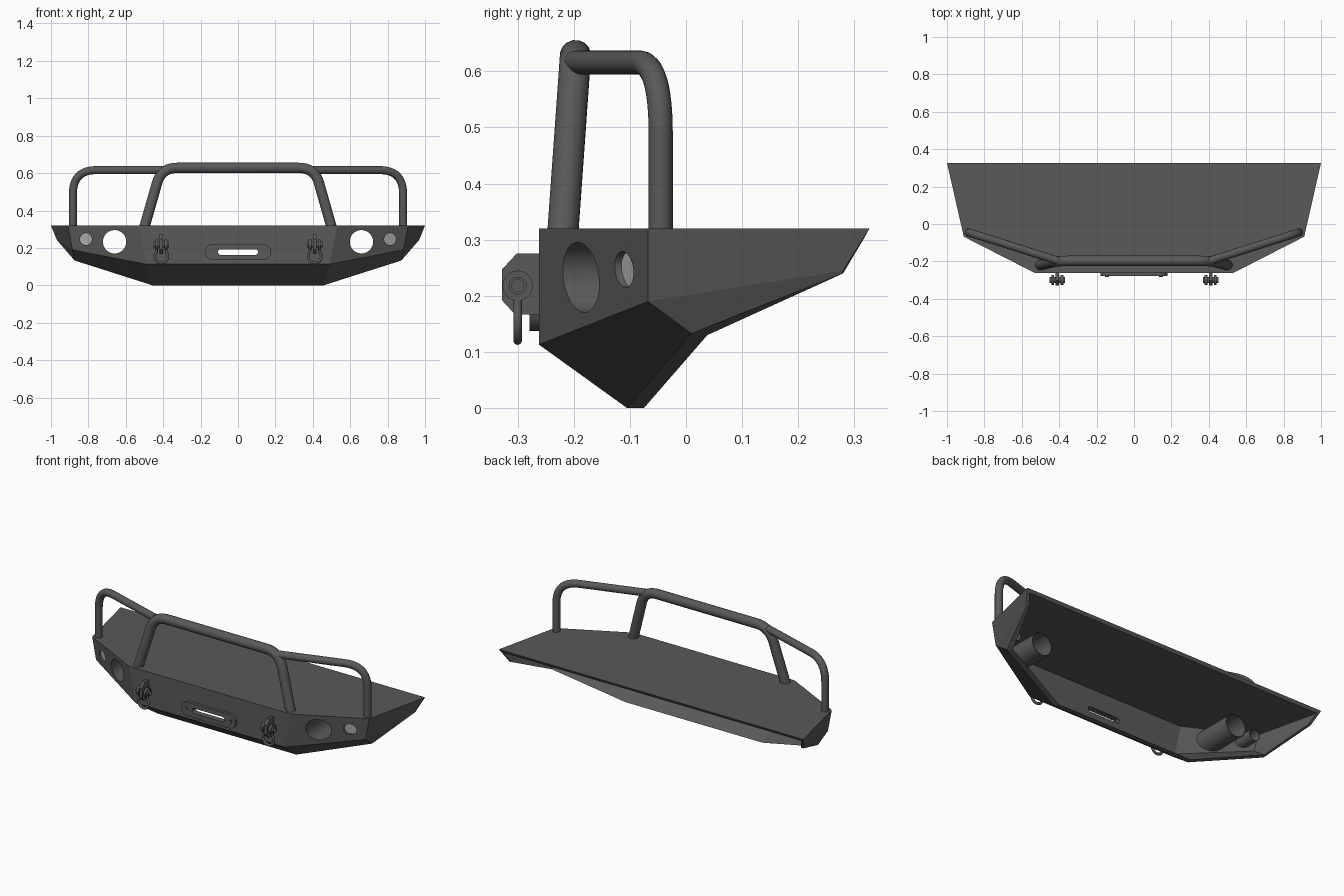
import bpy, bmesh
from math import sin, cos, pi, radians
from mathutils import Vector

if "Cube" in bpy.data.objects:
    bpy.data.objects.remove(bpy.data.objects["Cube"])

def material(name, v):
    m = bpy.data.materials.new(name)
    m.diffuse_color = (v, v, v, 1)
    m.use_nodes = True
    m.node_tree.nodes["Principled BSDF"].inputs["Base Color"].default_value = m.diffuse_color
    return m

DARK, LENS = material("dark_steel", 0.1), material("lens_grey", 0.45)

def finish(ob, mat=DARK, smooth=True):
    ob.data.materials.append(mat)
    if smooth:
        bpy.ops.object.select_all(action='DESELECT')
        ob.select_set(True)
        bpy.context.view_layer.objects.active = ob
        bpy.ops.object.shade_smooth_by_angle(angle=radians(35))
    return ob

def mesh(name, pts, faces, mat=DARK, smooth=True):
    me = bpy.data.meshes.new(name)
    me.from_pydata([tuple(p) for p in pts], [], faces)
    bm = bmesh.new()
    bm.from_mesh(me)
    bmesh.ops.recalc_face_normals(bm, faces=bm.faces)
    bm.to_mesh(me)
    bm.free()
    ob = bpy.data.objects.new(name, me)
    bpy.context.collection.objects.link(ob)
    return finish(ob, mat, smooth)

def loft(name, loops, caps=False, mat=DARK):
    """Bridge equal loops; either cap both ends or join last to first."""
    n, m = len(loops[0]), len(loops)
    faces = [(a * n + i, a * n + (i + 1) % n, (a + 1) % m * n + (i + 1) % n, (a + 1) % m * n + i)
             for a in range(m - 1 if caps else m) for i in range(n)]
    if caps:
        faces += [tuple(range(n)), tuple(range((m - 1) * n, m * n))]
    return mesh(name, [p for l in loops for p in l], faces, mat)

def circle(r, n=32):
    return [(r * cos(2 * pi * i / n), r * sin(2 * pi * i / n)) for i in range(n)]

def stadium(hx, r, n=12):
    return [(s * hx + r * cos(a), r * sin(a)) for s, a0 in ((1, -pi / 2), (-1, pi / 2))
            for a in [a0 + pi * i / n for i in range(n + 1)]]

def x_pipe(name, x0, x1, y, z, ro, ri):
    ring = lambda r, x: [(x, y + u, z + v) for u, v in circle(r, 24)]
    return loft(name, [ring(ro, x0), ring(ro, x1), ring(ri, x1), ring(ri, x0)])

def tube(name, pts, r, fillet):
    """Bent round bar: polyline with rounded corners, swept by a circle."""
    pts = [Vector(p) for p in pts]
    path = [pts[0]]
    for a, b, c in zip(pts, pts[1:], pts[2:]):
        p, q = b + (a - b).normalized() * fillet, b + (c - b).normalized() * fillet
        path += [p * (1 - t)**2 * 1 + b * 2 * t * (1 - t) + q * t * t for t in [i / 12 for i in range(13)]]
    path.append(pts[-1])
    cu = bpy.data.curves.new(name, 'CURVE')
    cu.dimensions = '3D'
    cu.bevel_depth, cu.bevel_resolution, cu.use_fill_caps = r, 6, True
    sp = cu.splines.new('POLY')
    sp.points.add(len(path) - 1)
    for pt, co in zip(sp.points, path):
        pt.co = (*co, 1)
    ob = bpy.data.objects.new(name, cu)
    bpy.context.collection.objects.link(ob)
    bpy.ops.object.select_all(action='DESELECT')
    ob.select_set(True)
    bpy.context.view_layer.objects.active = ob
    bpy.ops.object.convert(target='MESH')
    return finish(bpy.context.view_layer.objects.active)

# Bumper shell: section at front corner, side corner and wing tip
# (outer top, mid, low, then inner low, mid, top)
A = [(.53, -.262, .32), (.49, -.262, .113), (.457, -.105, 0), (.45, -.075, 0), (.485, -.244, .122), (.52, -.244, .302)]
B = [(.91, -.068, .32), (.885, -.068, .19), (.874, .01, .133), (.855, .038, .13), (.865, -.055, .197), (.888, -.055, .302)]
C = [(1, .327, .32), (.97, .28, .245), (.966, .28, .24), (.95, .28, .24), (.952, .28, .247), (.978, .317, .302)]
flip = lambda s: [(-x, y, z) for x, y, z in s]
stations = [flip(C), flip(B), flip(A), A, B, C]
faces = [(s * 6 + k, s * 6 + k + 1, s * 6 + k + 7, s * 6 + k + 6) for s in range(5) for k in range(5)]
faces += [tuple(range(6)), tuple(range(30, 36)), tuple(range(0, 36, 6)), tuple(range(5, 36, 6)), (0, 30, 35, 5)]
shell = mesh("bumper_shell", [p for s in stations for p in s], faces, smooth=False)

# Cut the light openings and the winch slot
def cut(profile, x, z):
    c = loft("cutter", [[(x + u, y, z + v) for u, v in profile] for y in (-.4, .2)], caps=True)
    c.hide_render = True
    mod = shell.modifiers.new("cut", 'BOOLEAN')
    mod.operation, mod.solver, mod.object = 'DIFFERENCE', 'EXACT', c
    bpy.context.view_layer.objects.active = shell
    bpy.ops.object.modifier_apply(modifier=mod.name)
    bpy.data.objects.remove(c)

for s in (-1, 1):
    cut(circle(.0625), s * .66, .233)
    cut(circle(.032), s * .813, .247)
cut(stadium(.092, .015), 0, .178)

# Light housings follow the slanted panel at their front end
def panel_y(x, z):
    return -.262 + (abs(x) - .53 + (.32 - z) * .193) * .51

def housing(name, x, z, ri, ro, back):
    front = lambda r: [(x + u, panel_y(x + u, z + v) + .006, z + v) for u, v in circle(r)]
    end = lambda r: [(x + u, back, z + v) for u, v in circle(r)]
    loft(name, [front(ro), end(ro), end(ri), front(ri)])

for s, side in ((-1, "left"), (1, "right")):
    housing(side + "_fog_light_housing", s * .66, .233, .0625, .066, .04)
    housing(side + "_marker_housing", s * .813, .247, .032, .035, .01)
    mesh(side + "_marker_lens", [(s * .813 + u, panel_y(s * .813 + u, .247 + v) + .012, .247 + v)
                                 for u, v in circle(.0325)], [tuple(range(32))], LENS)

# Fairlead plate with slot and bolts
ring = lambda p, y: [(u, y, .178 + v) for u, v in p]
outer, slot = stadium(.137, .041), stadium(.092, .015)
loft("fairlead_plate", [ring(outer, -.26), ring(outer, -.279), ring(slot, -.279), ring(slot, -.26)])
for s in (-1, 1):
    loft("fairlead_bolt", [[(s * .145 + u, y, .178 + v) for u, v in circle(.011, 6)] for y in (-.275, -.284)], caps=True)

# Recovery tabs with hollow pin, bosses and hanging shackle
tab = [(-.255, .275), (-.302, .275), (-.328, .247), (-.328, .192), (-.305, .167), (-.255, .167)]
for s, side in ((-1, "left"), (1, "right")):
    x = s * .41
    loft(side + "_recovery_tab", [[(x + d, y, z) for y, z in tab] for d in (-.009, .009)], caps=True)
    x_pipe(side + "_shackle_pin", x - .042, x + .042, -.3, .218, .016, .011)
    for d in (-.025, .025):
        x_pipe(side + "_shackle_boss", x + d - .007, x + d + .007, -.3, .218, .027, .013)
    bow = [(x + .035 * sin(a), -.3, .155 - .035 * cos(a)) for a in [radians(-130 + 13 * i) for i in range(21)]]
    tube(side + "_shackle_bow", [(x - .024, -.3, .2)] + bow + [(x + .024, -.3, .2)], .0075, .002)

# Guard hoops
tube("centre_hoop", [(-.502, -.22, .305), (-.41, -.197, .628), (.41, -.197, .628), (.502, -.22, .305)], .028, .085)
for s, side in ((-1, "left"), (1, "right")):
    tube(side + "_side_hoop", [(s * .883, -.045, .305), (s * .883, -.045, .616), (s * .405, -.197, .616)], .0215, .13)
